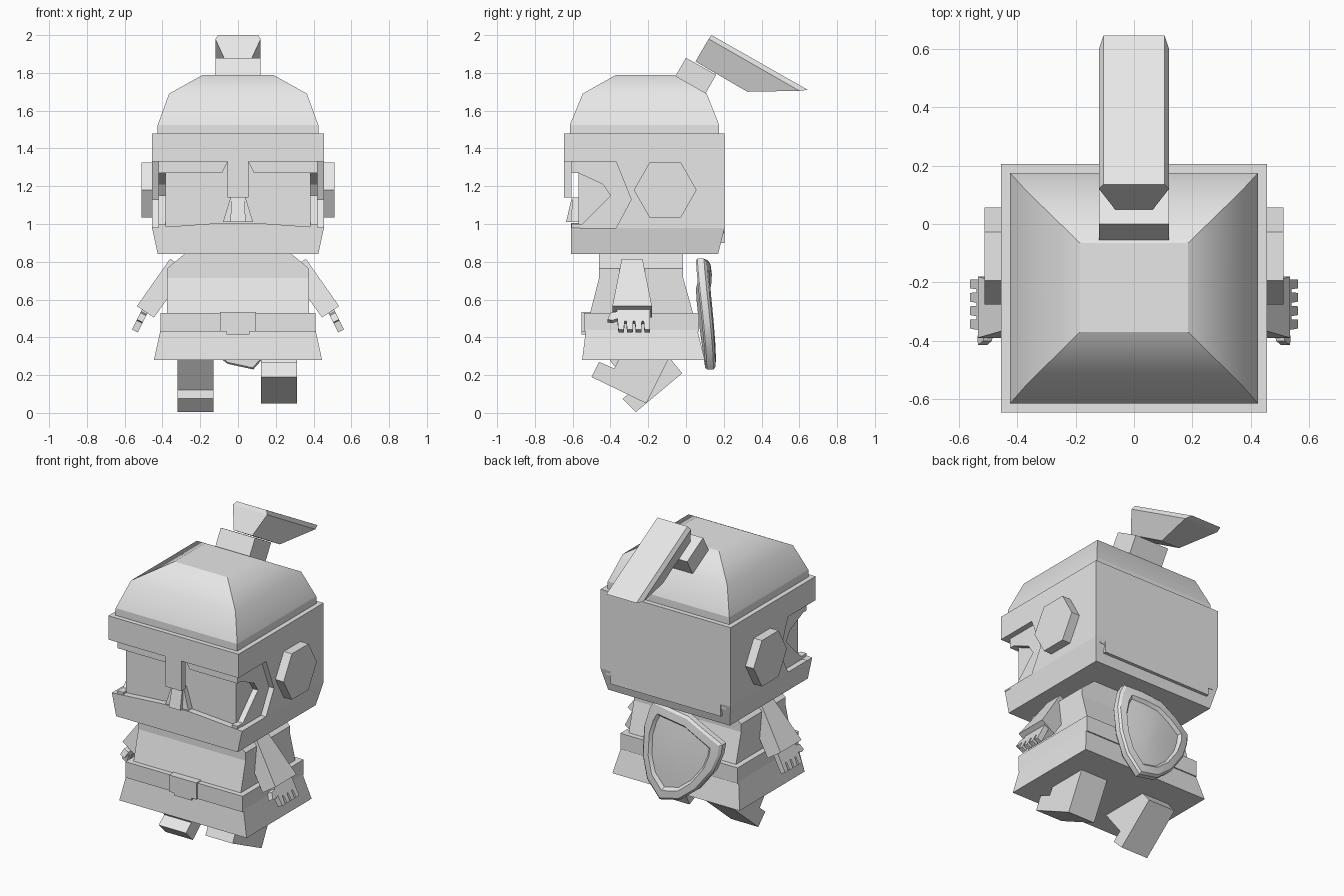
import bpy, bmesh, math
from mathutils import Vector

cube = bpy.data.objects.get("Cube")
if cube:
    bpy.data.objects.remove(cube, do_unlink=True)

GREY = (0.8, 0.8, 0.8, 1)
grey = bpy.data.materials.new("light grey")
grey.use_nodes = True
grey.diffuse_color = GREY
grey.node_tree.nodes["Principled BSDF"].inputs["Base Color"].default_value = GREY


def loft(name, rings):
    """Join rings of matching points into one closed solid."""
    bm = bmesh.new()
    loops = [[bm.verts.new(p) for p in ring] for ring in rings]
    n = len(loops[0])
    for low, high in zip(loops, loops[1:]):
        for i in range(n):
            j = (i + 1) % n
            bm.faces.new((low[i], low[j], high[j], high[i]))
    bm.faces.new(loops[0][::-1])
    bm.faces.new(loops[-1])
    bmesh.ops.recalc_face_normals(bm, faces=bm.faces)
    mesh = bpy.data.meshes.new(name)
    bm.to_mesh(mesh)
    bm.free()
    mesh.materials.append(grey)
    obj = bpy.data.objects.new(name, mesh)
    bpy.context.collection.objects.link(obj)
    return obj


def level(half, back, front, z):
    """A horizontal rectangle, centred on x."""
    return [(-half, front, z), (half, front, z), (half, back, z), (-half, back, z)]


def block(name, half, front, back, low, high):
    return loft(name, [level(half, back, front, low), level(half, back, front, high)])


def side_prism(name, points, x0, x1):
    return loft(name, [[(x, y, z) for y, z in points] for x in (x0, x1)])


def front_prism(name, points, y0, y1):
    return loft(name, [[(x, y, z) for x, z in points] for y in (y0, y1)])


def mirrored(points):
    return points + [(-x, z) for x, z in reversed(points) if x]


# Helmet body, jaw and face
block("helmet_band", 0.455, -0.645, 0.205, 1.33, 1.48)
block("face", 0.385, -0.57, 0.205, 0.9, 1.4)
block("helmet_back", 0.455, 0.1, 0.205, 0.98, 1.33)
loft("jaw", [level(0.425, 0.17, -0.61, 0.84), level(0.455, 0.205, -0.61, 0.98)])
front_prism("jaw_lip", mirrored([(0.455, 0.97), (0.455, 0.98), (0.1, 1.005)]), -0.61, -0.56)
block("nose_guard", 0.055, -0.645, -0.605, 1.14, 1.34)
loft("nose", [level(0.08, -0.56, -0.61, 1.01), level(0.04, -0.56, -0.6, 1.14)])
loft("nose_ridge", [level(0.04, -0.57, -0.635, 1.01), level(0.035, -0.57, -0.605, 1.14)])

# Side plates with angular visor cut-outs, ears and brows
outer = [(0.205, 1.33), (-0.37, 1.33), (-0.29, 1.13), (-0.37, 0.98), (0.205, 0.98)]
inner = [(0.2, 1.33), (-0.605, 1.33), (-0.605, 1.27), (-0.57, 1.27), (-0.44, 1.21),
         (-0.4, 1.15), (-0.55, 1.0), (-0.605, 1.0), (-0.605, 0.95), (0.2, 0.95)]
ear = [(-0.11 + 0.166 * math.cos(k * math.pi / 3),
        1.18 + 0.168 * math.sin(k * math.pi / 3)) for k in range(6)]
lid = [(0.42, 1.33), (0.055, 1.33), (0.085, 1.27), (0.42, 1.27)]
for side, s in (("left", 1), ("right", -1)):
    side_prism(side + "_helmet_plate", outer, s * 0.42, s * 0.455)
    side_prism(side + "_visor_plate", inner, s * 0.38, s * 0.42)
    side_prism(side + "_ear", ear, s * 0.44, s * 0.512)
    front_prism(side + "_brow", [(s * x, z) for x, z in lid], -0.605, -0.56)

# Dome: smooth slopes, sharp corner ridges and rims
dome = loft("helmet_dome", [level(0.425, 0.175, -0.615, 1.47), level(0.425, 0.175, -0.615, 1.525),
                            level(0.365, 0.11, -0.547, 1.69), level(0.185, -0.065, -0.37, 1.79)])
for face in dome.data.polygons:
    face.use_smooth = True
for edge in dome.data.edges:
    a, b = (dome.data.vertices[i].co for i in edge.vertices)
    edge.use_edge_sharp = abs(a.z - b.z) > 0.01 or abs(a.z - 1.69) > 0.01

# Crest
side_prism("crest_post", [(-0.06, 1.775), (0.0, 1.88), (0.16, 1.79), (0.1, 1.685)], -0.12, 0.12)


def slope(half, y0, z0, y1, z1):
    return [(-half, y0, z0), (half, y0, z0), (half, y1, z1), (-half, y1, z1)]


loft("crest_plume", [slope(0.065, 0.05, 1.86, 0.325, 1.7), slope(0.12, 0.12, 1.98, 0.6, 1.705),
                     slope(0.105, 0.135, 2.0, 0.645, 1.71)])

# Tunic, collar, belt and skirt
loft("tunic", [level(0.375, 0.045, -0.515, 0.5), level(0.375, -0.015, -0.46, 0.715)])
front_prism("tunic_shoulders", mirrored([(0, 0.715), (0.375, 0.715), (0.375, 0.765), (0.285, 0.84),
                                         (0.23, 0.84)])[:5] +
            [(-0.23, 0.84), (-0.285, 0.84), (-0.375, 0.765), (-0.375, 0.715)], -0.46, -0.015)
block("neck", 0.23, -0.445, -0.03, 0.7, 0.86)
block("belt", 0.41, -0.54, 0.07, 0.43, 0.53)
front_prism("buckle", mirrored([(0.06, 0.415), (0.06, 0.43), (0.095, 0.43), (0.095, 0.535)]),
            -0.552, -0.5)
loft("skirt", [level(0.445, 0.1, -0.55, 0.28), level(0.41, 0.06, -0.53, 0.44)])

# Arms and hands
fingers = [(-0.19, 0), (-0.19, 0.06)]
for k in range(4):
    y = -0.19 - k * 0.046
    fingers += [(y, 0.125), (y - 0.03, 0.125), (y - 0.034, 0.075), (y - 0.044, 0.075)]
fingers = fingers[:-1] + [(-0.365, 0)]
thumb = [(-0.35, 0.015), (-0.4, 0.025), (-0.415, 0.065), (-0.39, 0.07), (-0.35, 0.055)]
down, out = Vector((0.45, 0, -0.89)), Vector((0.89, 0, 0.45))
for side, s in (("left", 1), ("right", -1)):
    def arm_end(x0, z0, x1, z1, half):
        return [(s * x0, -0.285 - half, z0), (s * x0, -0.285 + half, z0),
                (s * x1, -0.285 + half, z1), (s * x1, -0.285 - half, z1)]
    loft(side + "_arm", [arm_end(0.36, 0.815, 0.265, 0.755, 0.055),
                         arm_end(0.535, 0.565, 0.445, 0.505, 0.105)])
    for part, shape in (("hand", fingers), ("thumb", thumb)):
        rings = []
        for t in (-0.017, 0.017):
            ring = [Vector((0.49, y, 0.545)) + down * d + out * t for y, d in shape]
            rings.append([(s * p.x, p.y, p.z) for p in ring])
        loft(side + "_" + part, rings)

# Legs in mid stride
side_prism("left_leg", [(-0.5, 0.19), (-0.21, 0.05), (-0.08, 0.31), (-0.29, 0.41),
                        (-0.38, 0.235), (-0.46, 0.27)], 0.122, 0.312)
side_prism("right_leg", [(-0.265, 0.005), (-0.02, 0.21), (-0.16, 0.38), (-0.42, 0.3),
                         (-0.28, 0.12), (-0.335, 0.075)], -0.32, -0.13)

# Tilted shield on the back: curved plate with a raised rim
half = [(0, 0.28), (0.13, 0.255), (0.25, 0.225), (0.262, 0.16), (0.255, 0.04),
        (0.2, -0.12), (0.12, -0.24), (0, -0.31)]
outline = mirrored(half[1:-1])
outline = [half[0]] + half[1:-1] + [half[-1]] + [(-u, w) for u, w in half[-2:0:-1]]
tilt = math.radians(18)


def shield_ring(scale, depth):
    ring = []
    for u, w in outline:
        u, w = u * scale, w * scale
        y = 0.125 - 0.05 * w - 0.5 * u * u - 0.15 * w * w + depth
        ring.append((u * math.cos(tilt) - w * math.sin(tilt) - 0.015, y,
                     0.525 + u * math.sin(tilt) + w * math.cos(tilt)))
    return ring


shield = loft("shield", [shield_ring(0.05, -0.025), shield_ring(0.97, -0.025), shield_ring(1, -0.015),
                         shield_ring(1, 0.02), shield_ring(0.95, 0.03), shield_ring(0.78, 0.03),
                         shield_ring(0.72, 0.01), shield_ring(0.4, 0.01), shield_ring(0.05, 0.01)])
bpy.ops.object.select_all(action="DESELECT")
shield.select_set(True)
bpy.context.view_layer.objects.active = shield
bpy.ops.object.shade_smooth_by_angle(angle=math.radians(30))
